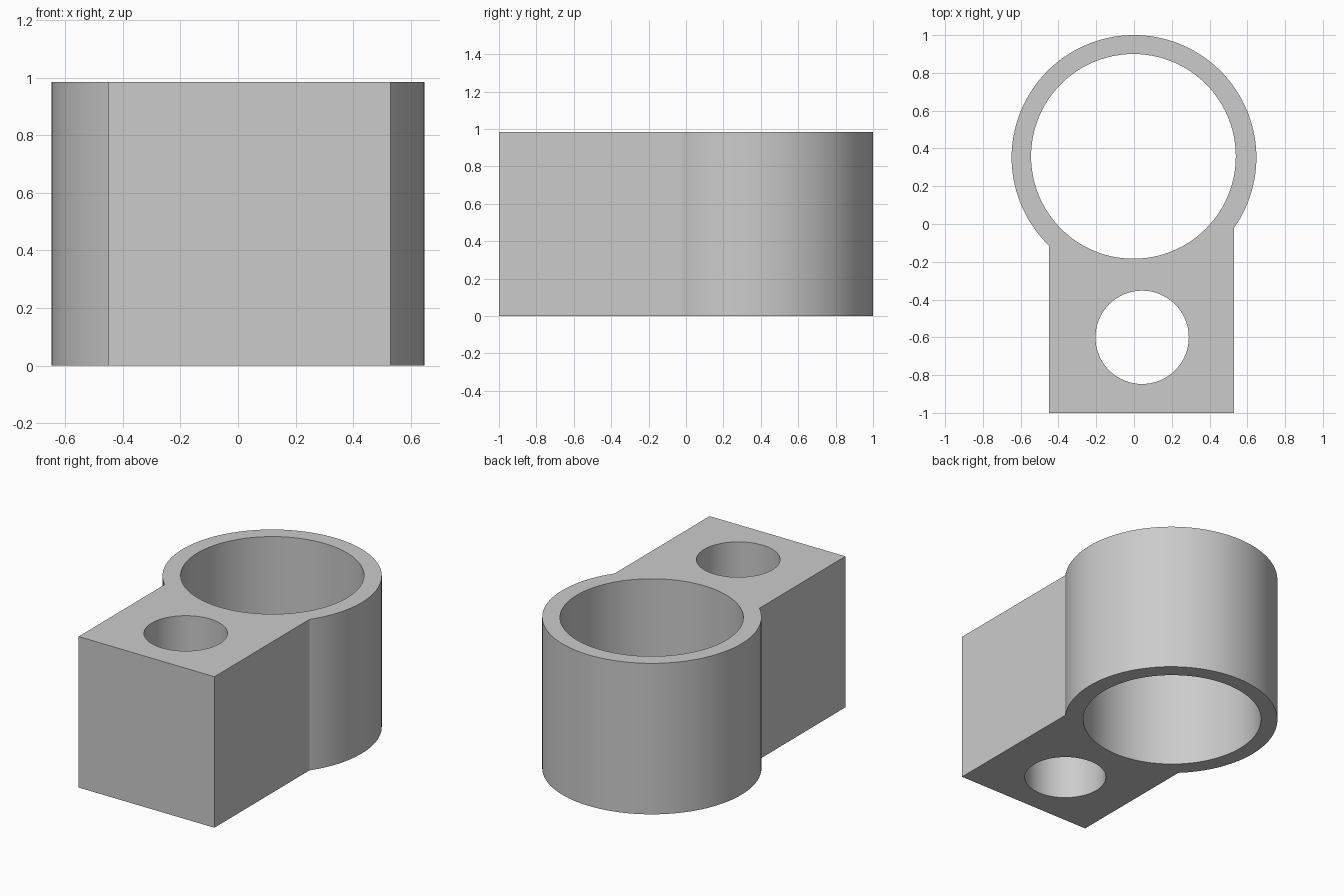
import bpy
import bmesh
import math

HEIGHT = 0.985
RING_Y, RING_R = 0.352, 0.648
BLOCK_LEFT, BLOCK_RIGHT, BLOCK_FRONT = -0.45, 0.53, -1.0

cube = bpy.data.objects.get("Cube")
if cube:
    bpy.data.objects.remove(cube, do_unlink=True)


def arc(cx, cy, r, start, end, steps):
    """Points along an arc, both ends included."""
    angles = [start + (end - start) * i / steps for i in range(steps + 1)]
    return [(cx + r * math.cos(a), cy + r * math.sin(a)) for a in angles]


def circle(cx, cy, r, steps=96):
    return arc(cx, cy, r, 0, 2 * math.pi, steps)[:-1]


# Outer outline: round collar running into the square block
start = -math.acos(BLOCK_RIGHT / RING_R)
end = math.pi + math.acos(-BLOCK_LEFT / RING_R)
outline = arc(0, RING_Y, RING_R, start, end, 96)
outline += [(BLOCK_LEFT, BLOCK_FRONT), (BLOCK_RIGHT, BLOCK_FRONT)]

# Large collar bore and small bolt hole
large_bore = circle(-0.003, 0.358, 0.542)
small_bore = circle(0.043, -0.6, 0.247)

# Filled profile extruded to full height
profile = bpy.data.curves.new("clamp_profile", "CURVE")
profile.dimensions = "2D"
profile.fill_mode = "BOTH"
profile.extrude = HEIGHT / 2
for loop in (outline, large_bore, small_bore):
    spline = profile.splines.new("POLY")
    spline.points.add(len(loop) - 1)
    for point, (x, y) in zip(spline.points, loop):
        point.co = (x, y, 0, 1)
    spline.use_cyclic_u = True

clamp = bpy.data.objects.new("clamp_block", profile)
bpy.context.collection.objects.link(clamp)
bpy.ops.object.select_all(action="DESELECT")
clamp.select_set(True)
bpy.context.view_layer.objects.active = clamp
bpy.ops.object.convert(target="MESH")
clamp = bpy.context.object

# Weld the caps to the walls and stand the part on the ground
bm = bmesh.new()
bm.from_mesh(clamp.data)
bmesh.ops.remove_doubles(bm, verts=bm.verts, dist=0.0001)
bmesh.ops.translate(bm, verts=bm.verts, vec=(0, 0, HEIGHT / 2))
bmesh.ops.recalc_face_normals(bm, faces=bm.faces)
bm.to_mesh(clamp.data)
bm.free()
bpy.ops.object.shade_smooth_by_angle(angle=math.radians(30))

# Plain grey material
grey = bpy.data.materials.new("light_grey")
grey.use_nodes = True
colour = (0.6, 0.6, 0.6, 1)
grey.diffuse_color = colour
grey.node_tree.nodes["Principled BSDF"].inputs["Base Color"].default_value = colour
clamp.data.materials.clear()
clamp.data.materials.append(grey)
